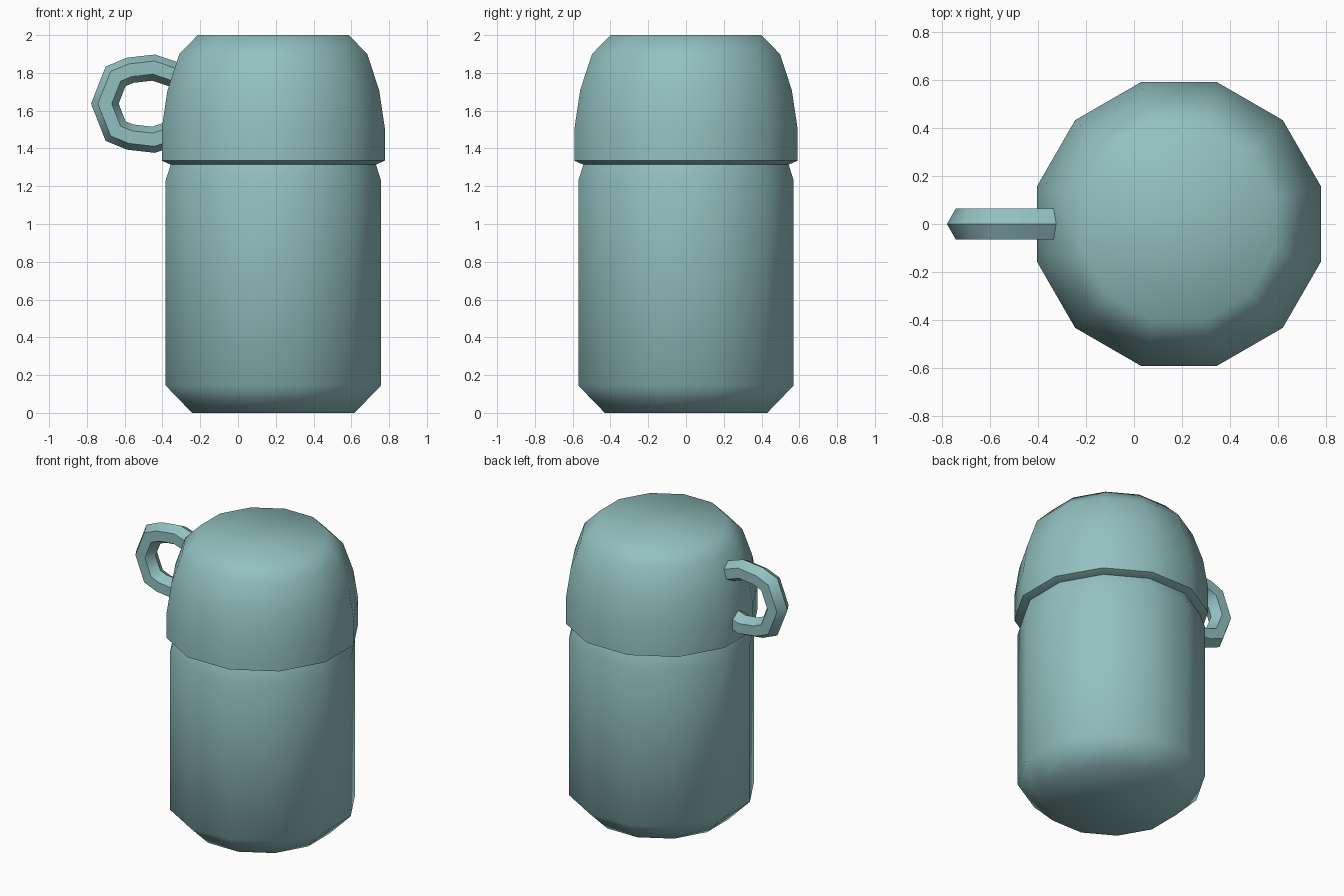
import bpy, bmesh, math
from mathutils import Vector

if "Cube" in bpy.data.objects:
    bpy.data.objects.remove(bpy.data.objects["Cube"])

CX = 0.187            # axis of the flask
SIDES = 12


def material(name, color):
    m = bpy.data.materials.new(name)
    m.diffuse_color = (*color, 1)
    m.use_nodes = True
    m.node_tree.nodes["Principled BSDF"].inputs["Base Color"].default_value = m.diffuse_color
    return m


def skin(name, rings, mat, smooth_angle):
    """Bridge a list of point rings into a capped, closed mesh."""
    bm = bmesh.new()
    vs = [[bm.verts.new(p) for p in ring] for ring in rings]
    n = len(vs[0])
    for a, b in zip(vs, vs[1:]):
        for i in range(n):
            j = (i + 1) % n
            bm.faces.new((a[i], a[j], b[j], b[i]))
    bm.faces.new(vs[0][::-1])
    bm.faces.new(vs[-1])
    bmesh.ops.recalc_face_normals(bm, faces=bm.faces[:])
    me = bpy.data.meshes.new(name)
    bm.to_mesh(me)
    bm.free()
    me.materials.append(mat)
    ob = bpy.data.objects.new(name, me)
    bpy.context.collection.objects.link(ob)
    bpy.ops.object.select_all(action='DESELECT')
    ob.select_set(True)
    bpy.context.view_layer.objects.active = ob
    bpy.ops.object.shade_smooth_by_angle(angle=math.radians(smooth_angle))
    return ob


def lathe(name, profile, mat):
    """Profile of (half width across flats, z) turned around the flask axis."""
    rings = []
    for w, z in profile:
        r = w / math.cos(math.pi / SIDES)
        angles = [2 * math.pi * (i + 0.5) / SIDES for i in range(SIDES)]
        rings.append([(CX + r * math.cos(a), r * math.sin(a), z) for a in angles])
    return skin(name, rings, mat, 55)


teal = material("teal", (0.29, 0.53, 0.53))

# Bottle body with chamfered base and narrowing shoulder
lathe("body", [(0.43, 0.005), (0.57, 0.145), (0.57, 1.23), (0.54, 1.325)], teal).location.z = 0
bpy.data.objects["body"].data.vertices.foreach_get  # base sits on the ground
for v in bpy.data.objects["body"].data.vertices:
    if v.co.z < 0.01:
        v.co.z = 0

# Domed cup lid with turned-in rim
lathe("lid", [(0.545, 1.315), (0.59, 1.335), (0.59, 1.51), (0.56, 1.71),
              (0.497, 1.90), (0.40, 2.0)], teal)

# Handle: hexagonal section swept along a C-shaped path
MID = 1.637
half = [(-0.28, 0.135), (-0.447, 0.191), (-0.57, 0.177), (-0.648, 0.145)]
path = ([Vector((x, 0, MID + d)) for x, d in half]
        + [Vector((-0.705, 0, MID))]
        + [Vector((x, 0, MID - d)) for x, d in reversed(half)])
rings = []
for i, p in enumerate(path):
    before = (p - path[max(i - 1, 0)]).normalized()
    after = (path[min(i + 1, len(path) - 1)] - p).normalized()
    t = (before + after).normalized()
    out = Vector((t.z, 0, -t.x))
    miter = 1 / max(t.dot(after), t.dot(before))
    rings.append([p + out * (0.068 * miter * math.cos(k * math.pi / 3))
                  + Vector((0, 0.074 * math.sin(k * math.pi / 3), 0)) for k in range(6)])
skin("handle", rings, teal, 50)
